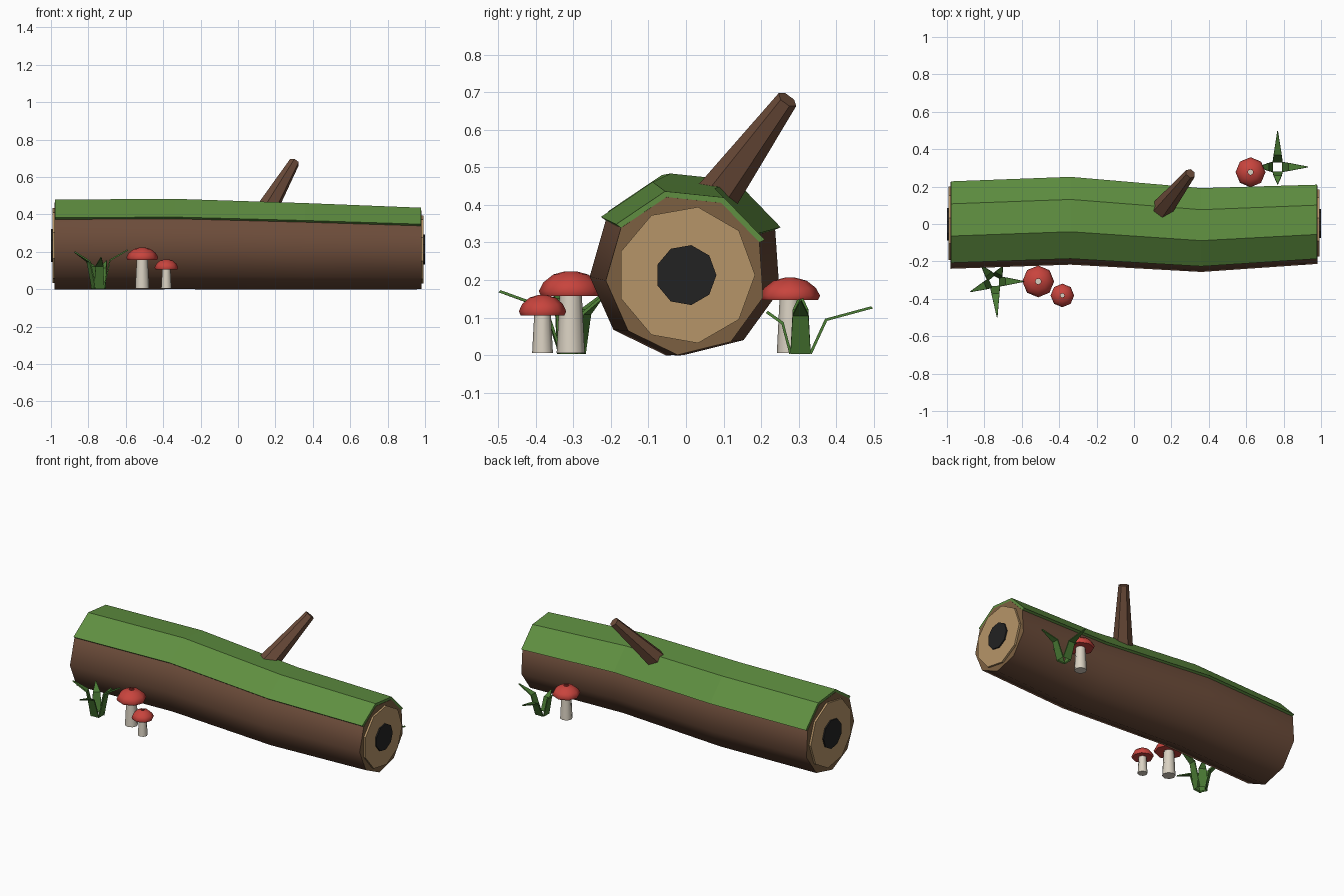
import bpy, bmesh, math
from mathutils import Vector

if "Cube" in bpy.data.objects:
    bpy.data.objects.remove(bpy.data.objects["Cube"])


def mat(name, rgb):
    m = bpy.data.materials.new(name)
    m.diffuse_color = (*rgb, 1)
    m.use_nodes = True
    m.node_tree.nodes["Principled BSDF"].inputs["Base Color"].default_value = m.diffuse_color
    return m


BARK = mat("bark brown", (0.15, 0.072, 0.042))
RIM = mat("rim wood", (0.20, 0.115, 0.052))
WOOD = mat("cut wood", (0.47, 0.30, 0.14))
HOLE = mat("hollow black", (0.016, 0.016, 0.016))
MOSS = mat("moss green", (0.115, 0.275, 0.052))
GRASS = mat("grass green", (0.07, 0.20, 0.035))
RED = mat("cap red", (0.58, 0.058, 0.047))
STEM = mat("stem cream", (0.70, 0.64, 0.54))


def finish(name, bm, *mats, smooth=None):
    bmesh.ops.recalc_face_normals(bm, faces=bm.faces)
    me = bpy.data.meshes.new(name)
    bm.to_mesh(me)
    bm.free()
    for m in mats:
        me.materials.append(m)
    ob = bpy.data.objects.new(name, me)
    bpy.context.collection.objects.link(ob)
    if smooth:
        bpy.ops.object.select_all(action='DESELECT')
        ob.select_set(True)
        bpy.context.view_layer.objects.active = ob
        bpy.ops.object.shade_smooth_by_angle(angle=math.radians(smooth))
    return ob


def loft(bm, rings, cap=True):
    """Bridge closed rings of points; optionally close both ends."""
    vs = [[bm.verts.new(p) for p in r] for r in rings]
    n = len(vs[0])
    for a, b in zip(vs, vs[1:]):
        for i in range(n):
            bm.faces.new((a[i], a[(i + 1) % n], b[(i + 1) % n], b[i]))
    if cap:
        bm.faces.new(vs[0])
        bm.faces.new(vs[-1])


def yz(x, cy, cz, r, deg):
    a = math.radians(deg)
    return (x, cy + r * math.cos(a), cz + r * math.sin(a))


# Log: nine-sided, slightly bent and tapered (x, centre y, centre z, radius)
SECTIONS = [(-0.98, -0.003, 0.234, 0.237), (-0.34, 0.02, 0.237, 0.238),
            (0.36, -0.03, 0.225, 0.227), (0.98, 0.0, 0.213, 0.214)]
PHASE = 24
bm = bmesh.new()
loft(bm, [[yz(*s, PHASE + 40 * i) for i in range(9)] for s in SECTIONS])
for f in bm.faces:
    f.normal_update()
    f.material_index = 1 if len(f.verts) == 9 else 0
finish("log", bm, BARK, RIM, smooth=45)

# Moss blanket over the three top faces
bm = bmesh.new()
rings = []
for x, cy, cz, r in SECTIONS:
    x *= 0.998
    outer = [yz(x, cy, cz, r + 0.016, PHASE + 40 * i) for i in range(4)]
    inner = [yz(x, cy, cz, r - 0.008, PHASE + 40 * i) for i in range(4)]
    rings.append(outer + inner[::-1])
loft(bm, rings)
finish("moss", bm, MOSS)

# Cut ends: pale wood disc and dark hollow
for side, s, r in (("left", SECTIONS[0], 0.203), ("right", SECTIONS[-1], 0.184)):
    sx = math.copysign(1, s[0])
    for name, rad, x0, x1, m in (("cut_wood", r, 0.97, 0.992, WOOD),
                                 ("hollow", r * 0.44, 0.985, 1.0, HOLE)):
        bm = bmesh.new()
        loft(bm, [[yz(sx * x, s[1], s[2], rad, 40 * i) for i in range(9)]
                  for x in (x0, x1)])
        finish(f"{side}_{name}", bm, m)

# Branch stub: tapered six-sided spike
base, tip = Vector((0.13, 0.055, 0.385)), Vector((0.302, 0.27, 0.68))
q = (tip - base).to_track_quat('Z', 'Y')
bm = bmesh.new()
loft(bm, [[c + q @ Vector((r * math.cos(k * math.pi / 3), r * math.sin(k * math.pi / 3), 0))
           for k in range(6)] for c, r in ((base, 0.062), (tip, 0.029))])
finish("branch", bm, BARK)


def lathe(name, x, y, profile, m, cap, sides=8):
    bm = bmesh.new()
    loft(bm, [[(x + r * math.cos(2 * math.pi * i / sides),
                y + r * math.sin(2 * math.pi * i / sides), z) for i in range(sides)]
              for r, z in profile], cap)
    finish(name, bm, m, smooth=50)


# Mushrooms: tapered stem and a domed cap with a small opening on top
for i, (x, y, r, z, h) in enumerate([(-0.512, -0.307, 0.085, 0.157, 0.066),
                                     (-0.383, -0.382, 0.063, 0.106, 0.054),
                                     (0.623, 0.277, 0.08, 0.146, 0.06)], 1):
    lathe(f"mushroom_stem_{i}", x, y,
          [(r * 0.44, 0.005), (r * 0.34, z + h * 0.3)], STEM, True)
    lathe(f"mushroom_cap_{i}", x, y,
          [(r * 0.3, z + 0.002), (r * 0.93, z), (r, z + h * 0.2), (r * 0.86, z + h * 0.55),
           (r * 0.55, z + h * 0.87), (r * 0.18, z + h)], RED, False)


# Grass tufts: bent tapering blades (direction, reach, height)
def tuft(name, x, y, blades):
    bm = bmesh.new()
    for deg, reach, h in blades:
        a = math.radians(deg)
        out, side = Vector((math.cos(a), math.sin(a), 0)), Vector((-math.sin(a), math.cos(a), 0))
        rows = []
        for d, z, w in ((0.027, 0.005, 0.027), (0.03 + reach * 0.2, h * 0.74, 0.021),
                        (reach, h, 0.002)):
            c = Vector((x, y, z)) + out * d
            t = (out * 0.7 - Vector((0, 0, 0.7))) * 0.004
            rows.append([c + side * w + t, c - side * w + t, c - side * w - t, c + side * w - t])
        loft(bm, rows)
    finish(name, bm, GRASS)


tuft("front_grass", -0.745, -0.307, [(0, 0.155, 0.21), (62, 0.09, 0.15), (130, 0.11, 0.16),
                                     (203, 0.14, 0.20), (274, 0.19, 0.17)])
tuft("back_grass", 0.768, 0.305, [(0, 0.16, 0.145), (90, 0.19, 0.127),
                                  (180, 0.10, 0.16), (270, 0.09, 0.115)])
